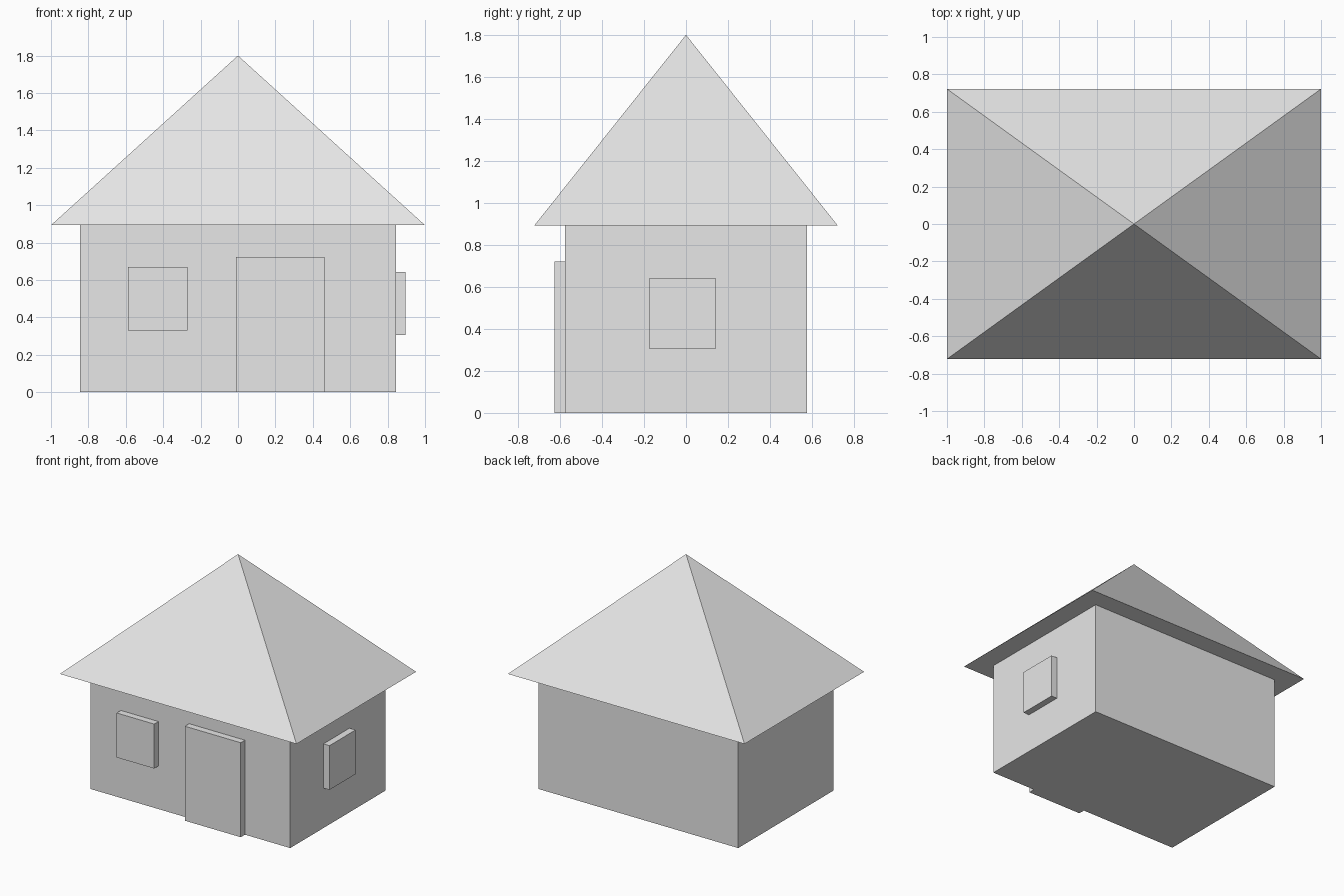
import bpy
import bmesh

cube = bpy.data.objects.get("Cube")
if cube:
    bpy.data.objects.remove(cube, do_unlink=True)

# Single plain colour for the whole house
grey = bpy.data.materials.new("light_grey")
grey.use_nodes = True
COLOUR = (0.8, 0.8, 0.8, 1.0)
grey.diffuse_color = COLOUR
for node in grey.node_tree.nodes:
    if node.type == 'BSDF_PRINCIPLED':
        node.inputs["Base Color"].default_value = COLOUR


def finish(name, bm):
    bmesh.ops.recalc_face_normals(bm, faces=bm.faces)
    mesh = bpy.data.meshes.new(name)
    bm.to_mesh(mesh)
    bm.free()
    mesh.materials.append(grey)
    obj = bpy.data.objects.new(name, mesh)
    bpy.context.collection.objects.link(obj)
    return obj


def box(name, low, high):
    """Box between two opposite corners."""
    bm = bmesh.new()
    bmesh.ops.create_cube(bm, size=1)
    for v in bm.verts:
        v.co = [h if c > 0 else l for c, l, h in zip(v.co, low, high)]
    return finish(name, bm)


def pyramid(name, half_x, half_y, base, top):
    """Four-sided pyramid with a closed underside."""
    bm = bmesh.new()
    corners = [bm.verts.new((sx * half_x, sy * half_y, base))
               for sx, sy in ((-1, -1), (1, -1), (1, 1), (-1, 1))]
    apex = bm.verts.new((0, 0, top))
    bm.faces.new(corners)
    for i in range(4):
        bm.faces.new((corners[i], corners[(i + 1) % 4], apex))
    return finish(name, bm)


WALL_X, WALL_Y, EAVES = 0.845, 0.576, 0.893
OUT = 0.051  # how far the door and windows stand proud

# Walls and roof
box("walls", (-WALL_X, -WALL_Y, 0), (WALL_X, WALL_Y, EAVES))
pyramid("roof", 1.0, 0.722, EAVES, 1.8)

# Door and windows
front = -WALL_Y - OUT
box("door", (-0.01, front, 0), (0.462, -WALL_Y, 0.722))
box("front_window", (-0.587, front, 0.329), (-0.27, -WALL_Y, 0.669))
box("side_window", (WALL_X, -0.175, 0.305), (WALL_X + OUT, 0.14, 0.643))
